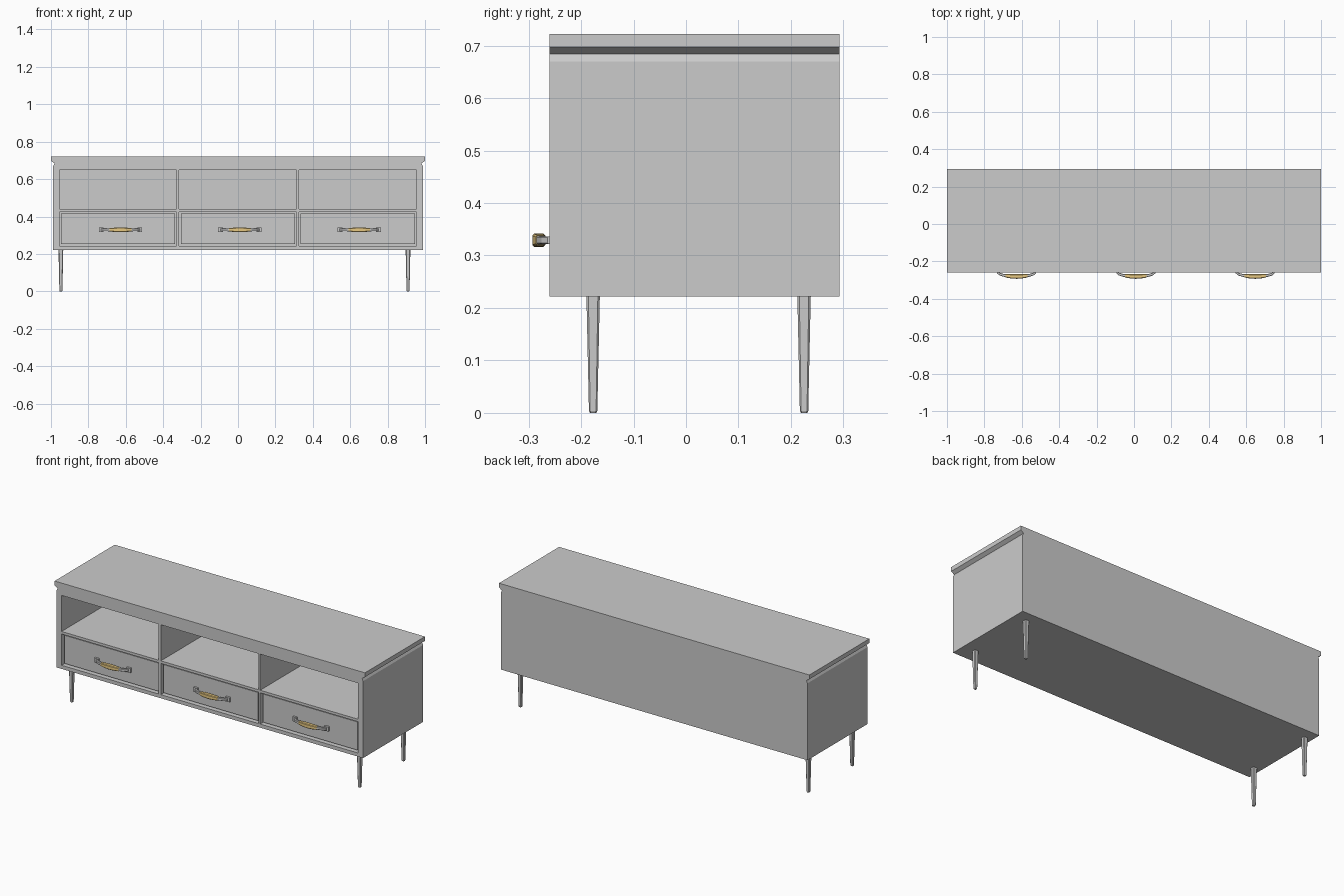
import bpy, bmesh

if "Cube" in bpy.data.objects:
    bpy.data.objects.remove(bpy.data.objects["Cube"])

FRONT, BACK = -0.26, 0.293


def finish(name, bm, color=None):
    bmesh.ops.remove_doubles(bm, verts=bm.verts, dist=1e-5)
    bmesh.ops.recalc_face_normals(bm, faces=bm.faces)
    me = bpy.data.meshes.new(name)
    bm.to_mesh(me)
    bm.free()
    ob = bpy.data.objects.new(name, me)
    bpy.context.collection.objects.link(ob)
    if color:
        mat = bpy.data.materials.new(name + "_paint")
        mat.diffuse_color = color
        mat.use_nodes = True
        mat.node_tree.nodes["Principled BSDF"].inputs["Base Color"].default_value = mat.diffuse_color
        me.materials.append(mat)
    return ob


def quad(bm, *pts):
    bm.faces.new([bm.verts.new(p) for p in pts])


def box(name, x0, x1, y0, y1, z0, z1):
    bm = bmesh.new()
    bmesh.ops.create_cube(bm, size=1)
    for v in bm.verts:
        v.co = ((x0 + x1) / 2 + v.co.x * (x1 - x0),
                (y0 + y1) / 2 + v.co.y * (y1 - y0),
                (z0 + z1) / 2 + v.co.z * (z1 - z0))
    return finish(name, bm)


def loft(name, rings, color=None):
    """Skin a list of equal-length point rings and cap both ends."""
    bm = bmesh.new()
    loops = [[bm.verts.new(p) for p in ring] for ring in rings]
    n = len(loops[0])
    for a, b in zip(loops, loops[1:]):
        for i in range(n):
            j = (i + 1) % n
            bm.faces.new((a[i], a[j], b[j], b[i]))
    bm.faces.new(loops[0])
    bm.faces.new(loops[-1])
    return finish(name, bm, color)


def chamfered(r, k=0.7):
    c = r * k
    return [(r, -c), (r, c), (c, r), (-c, r), (-r, c), (-r, -c), (-c, -r), (c, -r)]


# Cabinet body: one shell with three cubbies above three drawer pockets
xs = [-0.988, -0.955, -0.329, -0.315, 0.313, 0.325, 0.954, 0.988]
zs = [0.222, 0.243, 0.425, 0.44, 0.65, 0.67]
bm = bmesh.new()
for i in range(7):
    for k in range(5):
        x0, x1, z0, z1 = xs[i], xs[i + 1], zs[k], zs[k + 1]
        hole = i % 2 == 1 and k in (1, 3)
        d = FRONT
        if hole:
            d = 0.27 if k == 3 else -0.22
            for (ax, az), (bx, bz) in (((x0, z0), (x1, z0)), ((x1, z0), (x1, z1)),
                                       ((x1, z1), (x0, z1)), ((x0, z1), (x0, z0))):
                quad(bm, (ax, FRONT, az), (bx, FRONT, bz), (bx, d, bz), (ax, d, az))
        quad(bm, (x0, d, z0), (x1, d, z0), (x1, d, z1), (x0, d, z1))
        quad(bm, (x0, BACK, z0), (x1, BACK, z0), (x1, BACK, z1), (x0, BACK, z1))
    for z in (zs[0], zs[-1]):
        quad(bm, (xs[i], FRONT, z), (xs[i + 1], FRONT, z), (xs[i + 1], BACK, z), (xs[i], BACK, z))
for k in range(5):
    for x in (xs[0], xs[-1]):
        quad(bm, (x, FRONT, zs[k]), (x, BACK, zs[k]), (x, BACK, zs[k + 1]), (x, FRONT, zs[k + 1]))
bmesh.ops.remove_doubles(bm, verts=bm.verts, dist=1e-5)
bmesh.ops.recalc_face_normals(bm, faces=bm.faces)
finish("cabinet_body", bm)

# Table top: undercut side profile, straight from front to back
half = [(0.988, 0.67), (0.981, 0.684), (1.0, 0.697), (1.0, 0.722)]
profile = half + [(-x, z) for x, z in reversed(half)]
loft("table_top", [[(x, y, z) for x, z in profile] for y in (FRONT, BACK)])

# Drawers, each with a bowed pull
GAP, FACE = 0.009, -0.248
BRASS = (0.8, 0.58, 0.22, 1)
ZH = 0.329


def bar(name, cx, path, color=None):
    return loft(name, [[(cx + x, y + a, ZH + b) for a, b in chamfered(r)]
                       for x, y, r in path], color)


for n, (i, cx) in enumerate(((1, -0.628), (3, 0.01), (5, 0.648)), 1):
    box(f"drawer_front_{n}", xs[i] + GAP, xs[i + 1] - GAP, FACE, -0.215,
        zs[1] + GAP, zs[2] - GAP)
    for side, s in (("left", -1), ("right", 1)):
        ends = sorted((cx + s * 0.09, cx + s * 0.116))
        box(f"handle_foot_{side}_{n}", *ends, -0.26, FACE + 0.004, ZH - 0.013, ZH + 0.013)
        bar(f"handle_arm_{side}_{n}", cx,
            [(s * 0.104, -0.256, 0.0075), (s * 0.09, -0.268, 0.0075),
             (s * 0.07, -0.274, 0.0075), (s * 0.055, -0.277, 0.0085)])
    bar(f"handle_grip_{n}", cx,
        [(-0.058, -0.277, 0.009), (-0.03, -0.2795, 0.0115), (0, -0.2805, 0.0125),
         (0.03, -0.2795, 0.0115), (0.058, -0.277, 0.009)], BRASS)

# Tapered legs
for lx, side in ((-0.947, "left"), (0.909, "right")):
    for ly, end in ((-0.177, "front"), (0.225, "back")):
        loft(f"{end}_leg_{side}",
             [[(lx + a, ly + b, z) for a, b in chamfered(r)]
              for z, r in ((0, 0.006), (0.004, 0.008), (0.223, 0.0128))])
